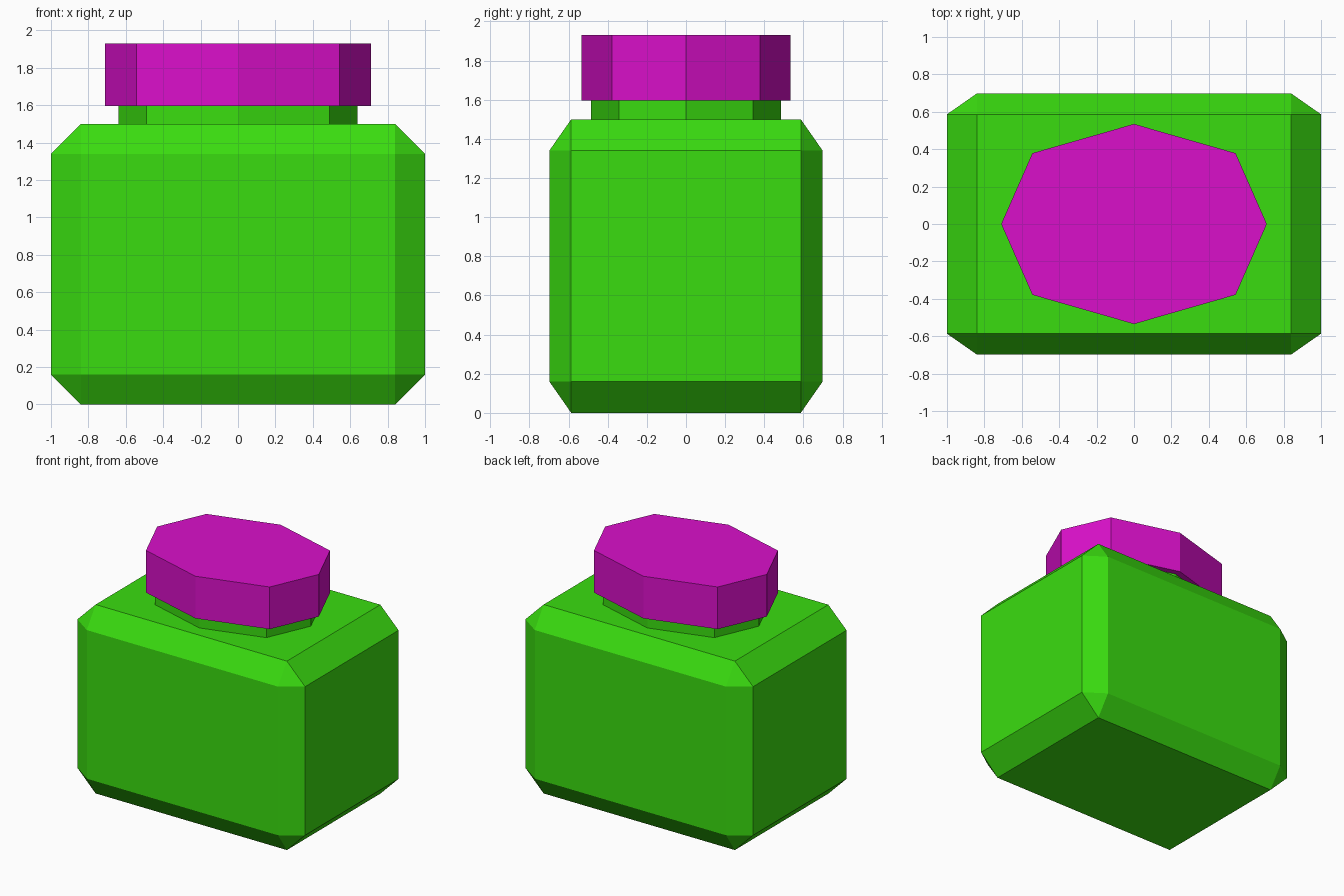
import bpy
import bmesh

default = bpy.data.objects.get("Cube")
if default:
    bpy.data.objects.remove(default, do_unlink=True)


def make_material(name, rgb):
    mat = bpy.data.materials.new(name)
    mat.use_nodes = True
    color = (*rgb, 1.0)
    mat.diffuse_color = color
    shader = next(n for n in mat.node_tree.nodes if n.type == "BSDF_PRINCIPLED")
    shader.inputs["Base Color"].default_value = color
    return mat


def add_object(name, bm, mat):
    bmesh.ops.recalc_face_normals(bm, faces=bm.faces)
    mesh = bpy.data.meshes.new(name)
    bm.to_mesh(mesh)
    bm.free()
    mesh.materials.append(mat)
    obj = bpy.data.objects.new(name, mesh)
    bpy.context.collection.objects.link(obj)
    return obj


def octagon_prism(name, rx, ry, z0, z1, mat):
    """Eight-sided prism, slightly squarer than a true ellipse."""
    dx, dy = rx * 0.765, ry * 0.708
    outline = [(rx, 0), (dx, dy), (0, ry), (-dx, dy),
               (-rx, 0), (-dx, -dy), (0, -ry), (dx, -dy)]
    bm = bmesh.new()
    base = bm.faces.new([bm.verts.new((x, y, z0)) for x, y in outline])
    result = bmesh.ops.extrude_face_region(bm, geom=[base], use_keep_orig=True)
    top = [v for v in result["geom"] if isinstance(v, bmesh.types.BMVert)]
    bmesh.ops.translate(bm, verts=top, vec=(0, 0, z1 - z0))
    return add_object(name, bm, mat)


green = make_material("bright green", (0.042, 0.72, 0.005))
magenta = make_material("magenta", (0.70, 0.005, 0.59))

# Jar body: chamfered block, flattened front to back
bm = bmesh.new()
bmesh.ops.create_cube(bm, size=1)
bmesh.ops.scale(bm, verts=bm.verts, vec=(2, 2, 1.5))
bmesh.ops.bevel(bm, geom=bm.edges[:], offset=0.16, segments=1,
                affect="EDGES", profile=0.5)
bmesh.ops.scale(bm, verts=bm.verts, vec=(1, 0.698, 1))
bmesh.ops.translate(bm, verts=bm.verts, vec=(0, 0, 0.75))
add_object("jar_body", bm, green)

# Neck and lid
octagon_prism("jar_neck", 0.64, 0.485, 1.49, 1.6, green)
octagon_prism("jar_lid", 0.71, 0.535, 1.595, 1.93, magenta)
